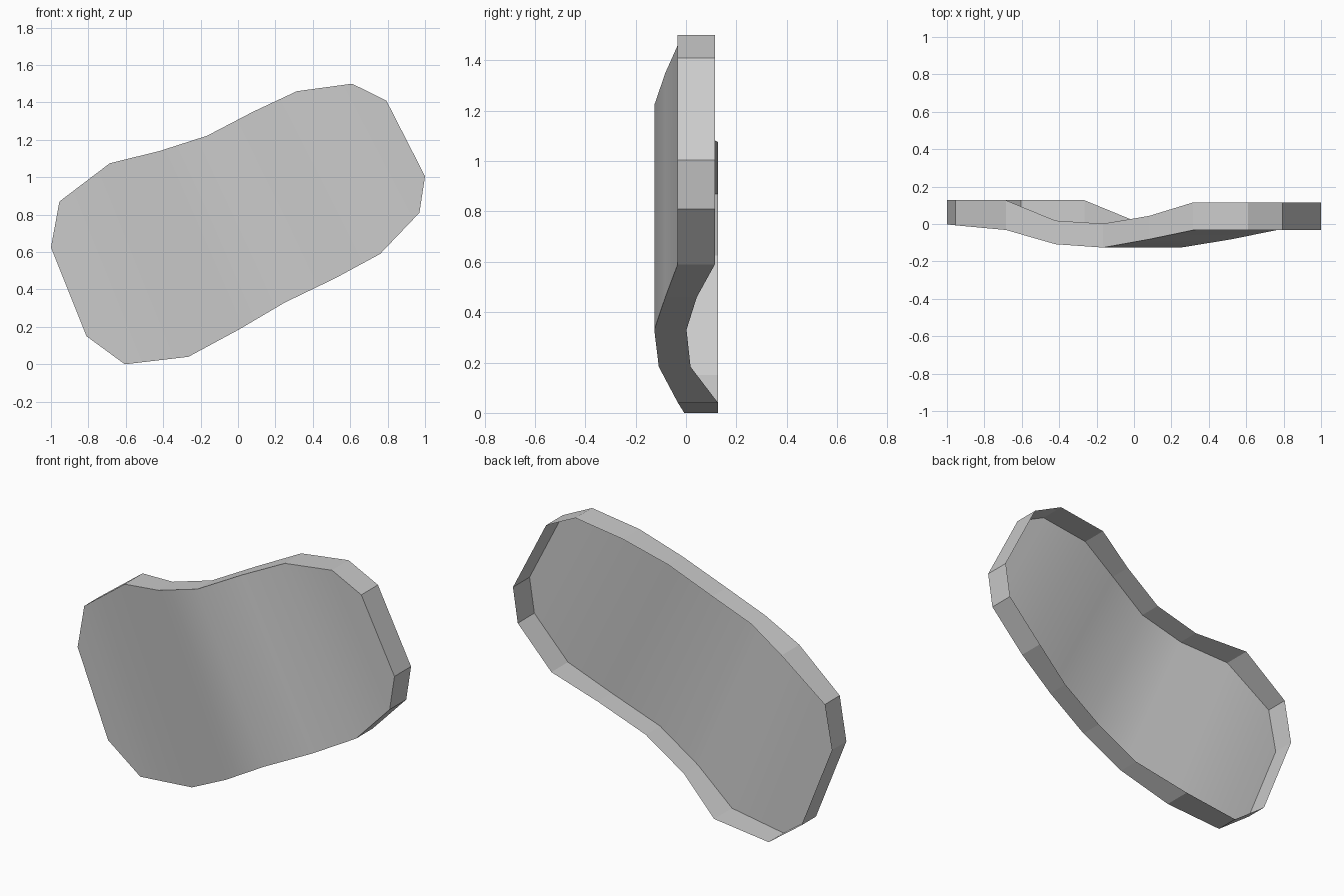
import bpy, bmesh

if "Cube" in bpy.data.objects:
    bpy.data.objects.remove(bpy.data.objects["Cube"])

# Cross ribs of the bent shell, left to right:
# upper end (x, z), lower end (x, z), front y, back rim y
RIBS = [
    ((-1.00, 0.625), (-0.81, 0.15), -0.002, 0.127),
    ((-0.955, 0.87), (-0.605, 0.00), -0.007, 0.127),
    ((-0.685, 1.075), (-0.265, 0.04), -0.032, 0.127),
    ((-0.42, 1.14), (0.00, 0.183), -0.108, 0.018),
    ((-0.165, 1.222), (0.25, 0.33), -0.126, 0.002),
    ((0.08, 1.35), (0.52, 0.46), -0.082, 0.043),
    ((0.315, 1.46), (0.76, 0.59), -0.033, 0.115),
    ((0.61, 1.50), (0.97, 0.81), -0.033, 0.115),
    ((0.793, 1.41), (1.00, 1.005), -0.033, 0.115),
]

bm = bmesh.new()

# Each rib becomes a four-corner ring: front top, front bottom, back bottom, back top
rings = []
for (tx, tz), (bx, bz), front, back in RIBS:
    corners = [(tx, front, tz), (bx, front, bz), (bx, back, bz), (tx, back, tz)]
    rings.append([bm.verts.new(c) for c in corners])

# Skin between neighbouring ribs; the broad front is smooth, the rim is flat
back_faces = []
for a, b in zip(rings, rings[1:]):
    for i in range(4):
        j = (i + 1) % 4
        face = bm.faces.new((a[i], a[j], b[j], b[i]))
        face.smooth = i == 0
        if i == 2:
            back_faces.append(face)

# End walls of the rim
bm.faces.new(rings[0])
bm.faces.new(rings[-1])

# Point faces outwards, then open the back so the shell is hollow
bmesh.ops.recalc_face_normals(bm, faces=bm.faces[:])
bmesh.ops.delete(bm, geom=back_faces, context='FACES')
loose = [e for e in bm.edges if not e.link_faces]
bmesh.ops.delete(bm, geom=loose, context='EDGES')

# Keep the rim edges crisp
for e in bm.edges:
    if not all(f.smooth for f in e.link_faces):
        e.smooth = False

mesh = bpy.data.meshes.new("curved_shell")
bm.to_mesh(mesh)
bm.free()
shell = bpy.data.objects.new("curved_shell", mesh)
bpy.context.collection.objects.link(shell)
